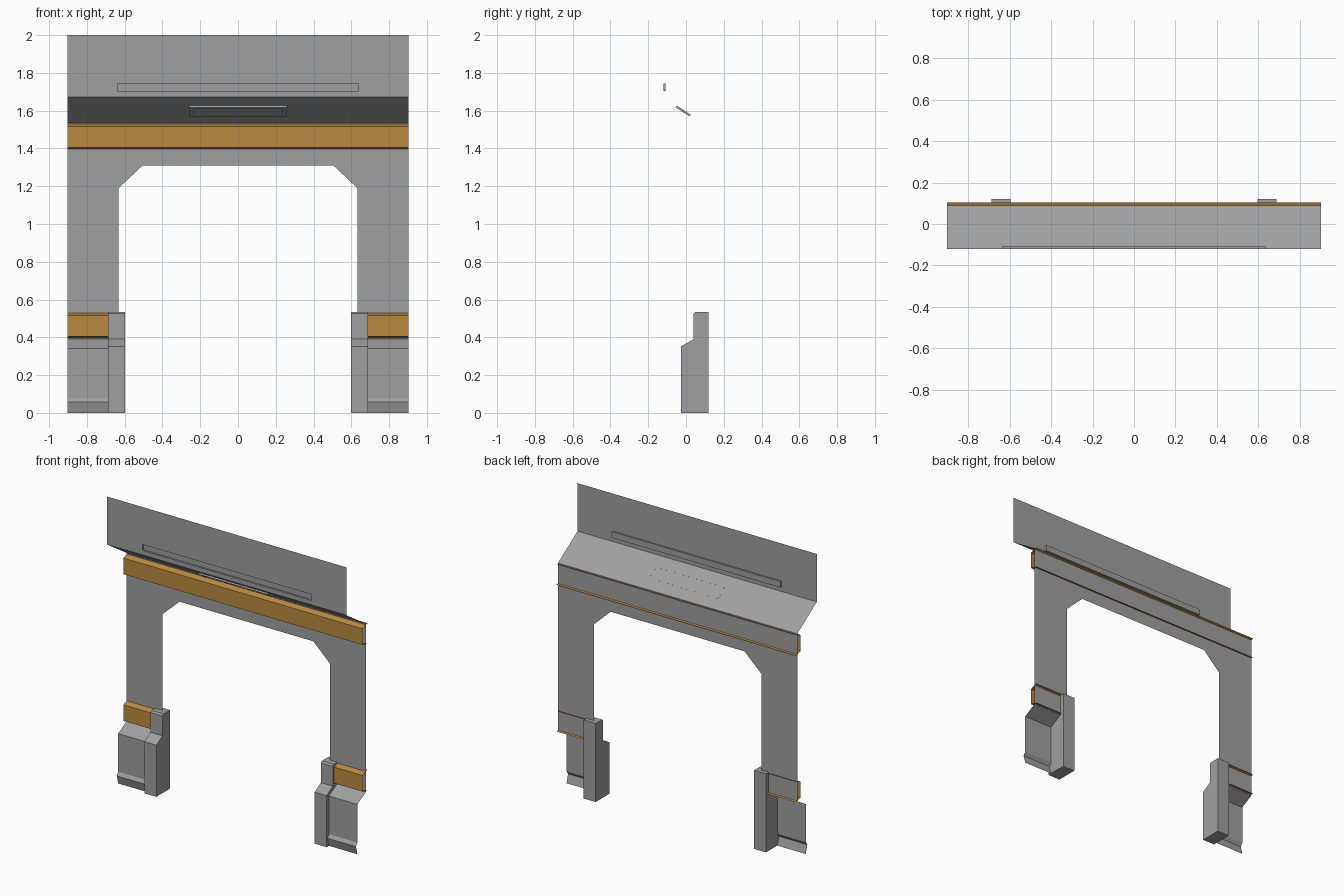
import bpy
from mathutils import Vector

if "Cube" in bpy.data.objects:
    bpy.data.objects.remove(bpy.data.objects["Cube"])


def material(name, rgb):
    m = bpy.data.materials.new(name)
    m.diffuse_color = (*rgb, 1)
    m.use_nodes = True
    m.node_tree.nodes["Principled BSDF"].inputs["Base Color"].default_value = m.diffuse_color
    return m


orange = material("orange_paint", (0.487, 0.255, 0.052))
grey = material("grey_metal", (0.35, 0.35, 0.35))


def make(name, verts, faces, mat=grey, mirror=False):
    me = bpy.data.meshes.new(name)
    me.from_pydata([tuple(v) for v in verts], [], faces)
    ob = bpy.data.objects.new(name, me)
    bpy.context.collection.objects.link(ob)
    me.materials.append(mat)
    if mirror:
        m = ob.modifiers.new("mirror", 'MIRROR')
        m.use_clip = True
    return ob


def sweep(name, profile, x0, x1, caps=False, mat=grey, mirror=False):
    """Extrude a (y, z) profile along x; front side faces -y when listed upward."""
    n = len(profile)
    verts = [(x, y, z) for x in (x0, x1) for y, z in profile]
    faces = [(i, n + i, n + (i + 1) % n, (i + 1) % n)
             for i in range(n if caps else n - 1)]
    if caps:
        # closed profiles run the other way round at the front, so flip the sides
        faces += [tuple(range(n)), tuple(reversed(range(n, 2 * n)))]
    return make(name, verts, faces, mat, mirror)


def rings(name, loops):
    """Bridge four-cornered loops in order and close the last one."""
    verts = [p for loop in loops for p in loop]
    faces = [(4 * k + i, 4 * k + (i + 1) % 4, 4 * k + 4 + (i + 1) % 4, 4 * k + 4 + i)
             for k in range(len(loops) - 1) for i in range(4)]
    last = 4 * (len(loops) - 1)
    faces.append((last, last + 1, last + 2, last + 3))
    return make(name, verts, faces)


def rect(hx, low, high):
    """Rectangle spanning +-hx between two (y, z) points."""
    return [Vector(p) for p in ((-hx, *low), (hx, *low), (hx, *high), (-hx, *high))]


W = 0.902          # half width
WALL_Y = 0.09      # main wall plane
SOFFIT = [(WALL_Y, 1.536), (-.12, 1.673)]

# Main wall with chamfered doorway (half outline, mirrored)
outline = [(0, 1.31), (.505, 1.31), (.632, 1.19), (.632, .39), (W, .39), (W, 1.536), (0, 1.536)]
make("doorway_wall", [(x, WALL_Y, z) for x, z in outline], [tuple(range(7))], mirror=True)

# Sloped soffit over the doorway
sweep("sloped_soffit", SOFFIT, -W, W)

# Upper wall with a shallow recessed slot
slot = rect(.637, (-.12, 1.704), (-.12, 1.745))
rings("upper_wall", [rect(W, SOFFIT[1], (-.12, 2.0)), slot,
                     [p + Vector((0, .012, 0)) for p in slot]])


# Light fitting hanging under the soffit
def on_soffit(y):
    return (y, 1.5365 + (WALL_Y - y) * .137 / .21)


normal = Vector((0, -.54, -.84))
base = rect(.26, on_soffit(.025), on_soffit(-.048))
inner = rect(.235, on_soffit(.011), on_soffit(-.034))
rings("soffit_light", [base, [p + normal * .011 for p in base],
                       [p + normal * .011 for p in inner],
                       [p + normal * .004 for p in inner]])


# Coloured bumper rails, whose lips poke slightly through the wall
def rail(z):
    return [(.105, z - .007), (.054, z + .005), (.054, z + .115), (.105, z + .134)]


sweep("upper_rail", rail(1.4), -W, W, mat=orange)
sweep("lower_rail", rail(.4), .687, W, mat=orange, mirror=True)

# Wall base panels with sloped ledge and flared skirting
sweep("base_panel", [(-.002, 0), (-.018, .058), (-.003, .08), (-.003, .34), (WALL_Y, .39)],
      .687, W, mirror=True)

# Door posts
sweep("door_post", [(.12, 0), (-.027, 0), (-.027, .352), (.04, .39), (.04, .525),
                    (.05, .535), (.12, .535)], .597, .687, caps=True, mirror=True)
